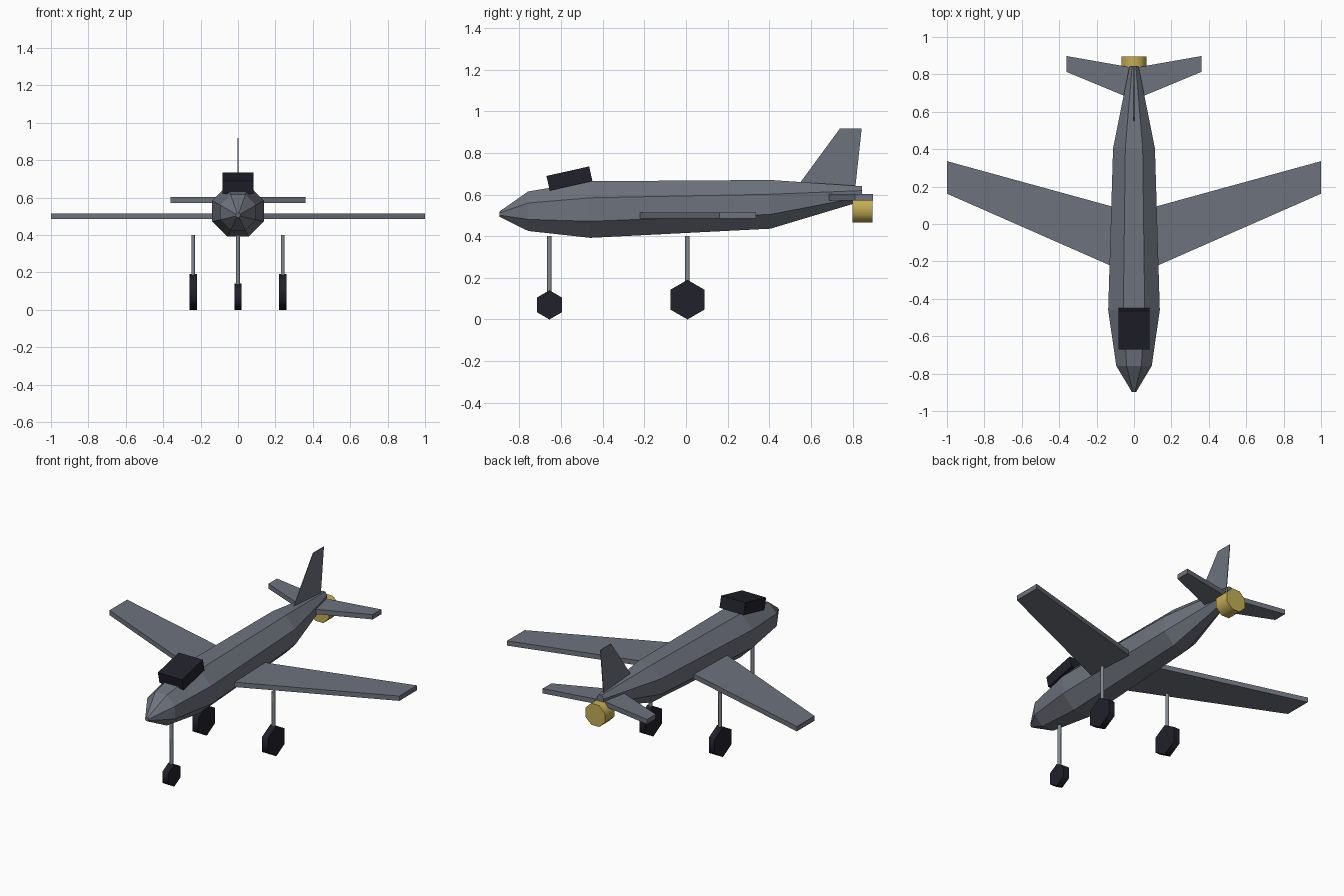
import bpy, bmesh, math
from mathutils import Matrix

cube = bpy.data.objects.get("Cube")
if cube:
    bpy.data.objects.remove(cube, do_unlink=True)


def material(name, rgb):
    mat = bpy.data.materials.new(name)
    mat.use_nodes = True
    mat.diffuse_color = (*rgb, 1)
    mat.node_tree.nodes["Principled BSDF"].inputs["Base Color"].default_value = (*rgb, 1)
    return mat


GREY = material("airframe grey", (0.155, 0.17, 0.205))
DARK = material("dark rubber and glass", (0.015, 0.015, 0.025))
STEEL = material("strut steel", (0.23, 0.255, 0.28))
GOLD = material("engine gold", (0.55, 0.42, 0.09))


def finish(bm, name, mat, smooth_angle=None):
    bmesh.ops.recalc_face_normals(bm, faces=bm.faces)
    mesh = bpy.data.meshes.new(name)
    bm.to_mesh(mesh)
    bm.free()
    mesh.materials.append(mat)
    obj = bpy.data.objects.new(name, mesh)
    bpy.context.collection.objects.link(obj)
    if smooth_angle:
        bpy.ops.object.select_all(action="DESELECT")
        obj.select_set(True)
        bpy.context.view_layer.objects.active = obj
        bpy.ops.object.shade_smooth_by_angle(angle=math.radians(smooth_angle))
    return obj


def plate(name, outline, offset):
    """Solid plate: an outline extruded symmetrically along the offset vector."""
    bm = bmesh.new()
    half = [c / 2 for c in offset]
    verts = [bm.verts.new([p - h for p, h in zip(pt, half)]) for pt in outline]
    face = bm.faces.new(verts)
    new = bmesh.ops.extrude_face_region(bm, geom=[face])["geom"]
    bmesh.ops.translate(bm, vec=offset,
                        verts=[v for v in new if isinstance(v, bmesh.types.BMVert)])
    return finish(bm, name, GREY)


def cylinder(name, mat, sides, radius, depth, centre, rotation=Matrix(), smooth=65):
    bm = bmesh.new()
    bmesh.ops.create_cone(bm, cap_ends=True, segments=sides, radius1=radius,
                          radius2=radius, depth=depth,
                          matrix=Matrix.Translation(centre) @ rotation)
    return finish(bm, name, mat, smooth)


# Fuselage: octagonal rings (y, centre z, half width, half height)
bm = bmesh.new()
rings = []
for y, z, w, h in [(-0.897, 0.506, 0.012, 0.012), (-0.758, 0.52, 0.095, 0.095),
                   (-0.46, 0.528, 0.138, 0.136), (0.405, 0.553, 0.112, 0.117),
                   (0.845, 0.604, 0.024, 0.036)]:
    grow = 1 / math.cos(math.pi / 8)
    angles = [math.pi / 8 + i * math.pi / 4 for i in range(8)]
    rings.append([bm.verts.new((w * grow * math.cos(a), y, z + h * grow * math.sin(a)))
                  for a in angles])
for a, b in zip(rings, rings[1:]):
    for i in range(8):
        j = (i + 1) % 8
        bm.faces.new((a[i], a[j], b[j], b[i]))
bm.faces.new(rings[0])
bm.faces.new(rings[-1])
finish(bm, "fuselage", GREY)

# Swept wings, tailplanes and main landing gear on both sides
for side, s in (("left", 1), ("right", -1)):
    plate(side + "_wing", [(s * x, y, 0.499) for x, y in
          [(0.09, -0.238), (1, 0.162), (1, 0.336), (0.09, 0.086)]], (0, 0, 0.03))
    plate(side + "_tailplane", [(s * x, y, 0.587) for x, y in
          [(0.02, 0.672), (0.36, 0.813), (0.36, 0.898), (0.02, 0.838)]], (0, 0, 0.03))

# Tail fin: a thin upright sheet
plate("tail_fin", [(0, 0.536, 0.64), (0, 0.74, 0.918), (0, 0.844, 0.918),
                   (0, 0.812, 0.62)], (0.004, 0, 0))

# Canopy: tilted box
bm = bmesh.new()
bmesh.ops.create_cube(bm, size=1, matrix=Matrix.Translation((0, -0.56, 0.677))
                      @ Matrix.Rotation(math.radians(12.6), 4, "X")
                      @ Matrix.Diagonal((0.167, 0.21, 0.072, 1)))
finish(bm, "canopy", DARK)

# Engine nozzle below the tail, with flat sides up and outward
along_y = Matrix.Rotation(math.pi / 2, 4, "X") @ Matrix.Rotation(math.pi / 8, 4, "Z")
cylinder("engine_nozzle", GOLD, 8, 0.0725, 0.095, (0, 0.848, 0.532), along_y)

# Landing gear: six-sided wheels with a point down, on slim struts
along_x = Matrix.Rotation(math.pi / 2, 4, "Y")
for name, x, y, r in (("nose", 0, -0.656, 0.07), ("left", 0.24, 0.007, 0.095),
                      ("right", -0.24, 0.007, 0.095)):
    wheel = cylinder(name + "_wheel", DARK, 6, r, 0.04, (x, y, r), along_x)
    # turn the hexagon if needed so that its corners point up and down
    if min(v.co.z for v in wheel.data.vertices) > 0.001:
        wheel.data.transform(Matrix.Translation((x, y, r))
                             @ Matrix.Rotation(math.pi / 6, 4, "X")
                             @ Matrix.Translation((-x, -y, -r)))
    cylinder(name + "_strut", STEEL, 6, 0.011, 0.4 - r, (x, y, (0.4 + r) / 2))
